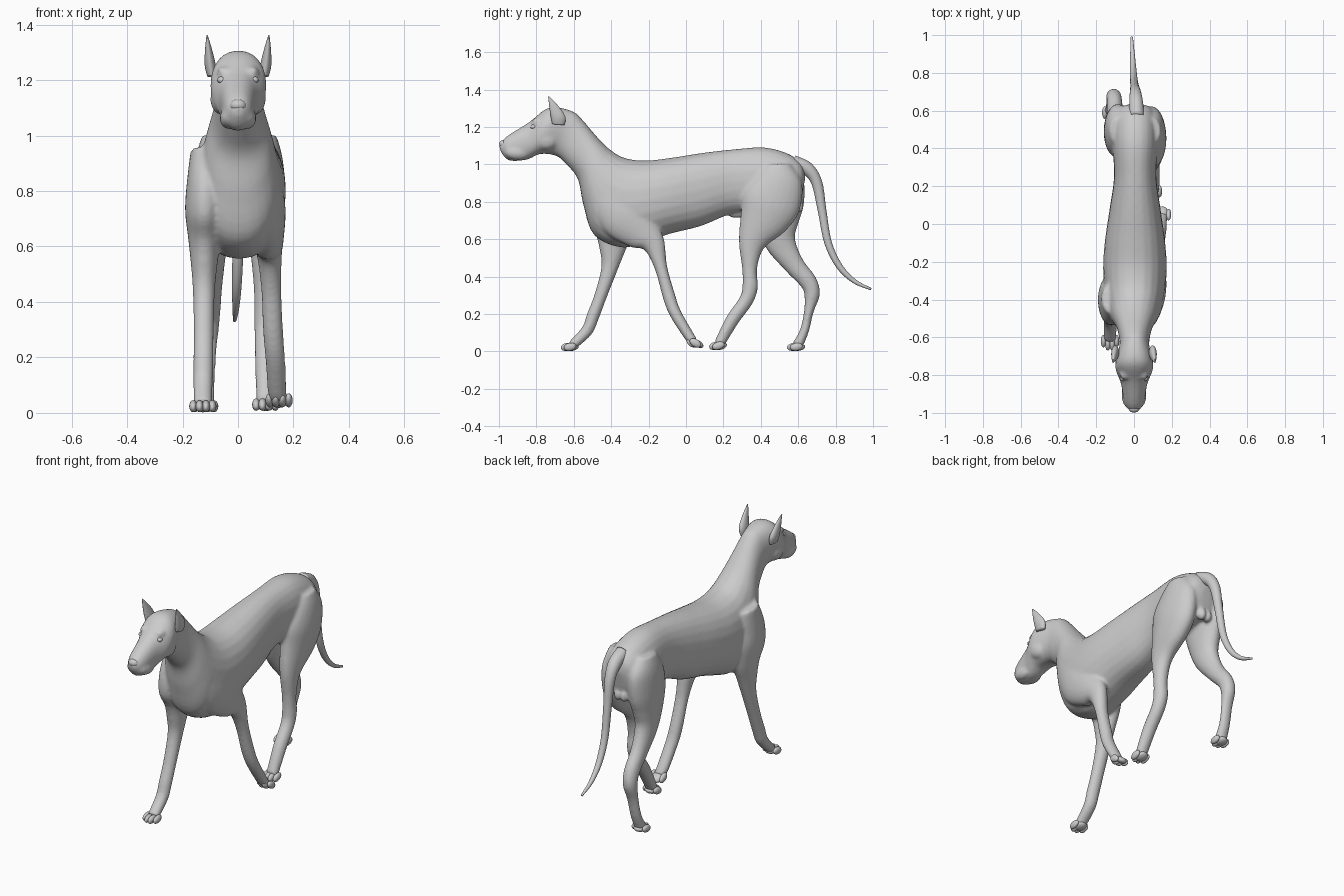
import bpy, bmesh, math
from mathutils import Vector, Matrix

if "Cube" in bpy.data.objects:
    bpy.data.objects.remove(bpy.data.objects["Cube"])

SEG, STEPS = 24, 5
TAU = 2 * math.pi


def finish(bm, name):
    bmesh.ops.recalc_face_normals(bm, faces=bm.faces)
    for f in bm.faces:
        f.smooth = True
    me = bpy.data.meshes.new(name)
    bm.to_mesh(me)
    bm.free()
    ob = bpy.data.objects.new(name, me)
    bpy.context.collection.objects.link(ob)
    return ob


def spline(rows):
    """Catmull-Rom interpolation of rows of numbers."""
    rows = [Vector(r) for r in rows]
    out = []
    for i in range(len(rows) - 1):
        a, b = rows[max(i - 1, 0)], rows[i]
        c, d = rows[i + 1], rows[min(i + 2, len(rows) - 1)]
        for k in range(STEPS):
            t = k / STEPS
            out.append(0.5 * (2 * b + (c - a) * t + (2 * a - 5 * b + 4 * c - d) * t * t
                              + (3 * b - a - 3 * c + d) * t ** 3))
    return out + [rows[-1]]


def loft(name, rows, x0=0, x1=0, power=2):
    """Each row: y,z of one edge, y,z of the opposite edge, half width. x runs from x0 to x1."""
    bm, rings, rows = bmesh.new(), [], spline(rows)
    for i, (y1, z1, y2, z2, w) in enumerate(rows):
        x, ring = x0 + (x1 - x0) * i / (len(rows) - 1), []
        for k in range(SEG):
            a = TAU * k / SEG
            c, s = [math.copysign(abs(v) ** (2 / power), v) for v in (math.cos(a), math.sin(a))]
            ring.append(bm.verts.new((x + w * s, (y1 + y2 + c * (y1 - y2)) / 2,
                                      (z1 + z2 + c * (z1 - z2)) / 2)))
        rings.append(ring)
    for p, q in zip(rings, rings[1:]):
        for k in range(SEG):
            bm.faces.new((p[k], p[(k + 1) % SEG], q[(k + 1) % SEG], q[k]))
    bm.faces.new(rings[0])
    bm.faces.new(rings[-1])
    return finish(bm, name)


def limb(name, path, x0, x1, base=.025, slope=.34):
    """Tube along y,z,half depth; half width = base + slope * half depth."""
    rows = []
    for i, (y, z, r) in enumerate(path):
        p, q = path[max(i - 1, 0)], path[min(i + 1, len(path) - 1)]
        n = Vector((q[1] - p[1], p[0] - q[0])).normalized() * r
        rows.append((y + n.x, z + n.y, y - n.x, z - n.y, base + slope * r))
    return loft(name, rows, x0, x1)


def blobs(name, items):
    """Ellipsoids: centre, radii, tilt about x."""
    bm = bmesh.new()
    for c, r, tilt in items:
        m = Matrix.Translation(c) @ Matrix.Rotation(tilt, 4, 'X') @ Matrix.Diagonal((*r, 1))
        bmesh.ops.create_uvsphere(bm, u_segments=20, v_segments=12, radius=1, matrix=m)
    return finish(bm, name)


# Trunk, neck and head in one loft (top edge, belly edge, half width)
body = loft("body", [
    (.638, .93, .625, .86, .03), (.62, 1.0, .60, .78, .09), (.55, 1.055, .52, .75, .115),
    (.42, 1.09, .42, .735, .12), (.25, 1.08, .25, .735, .112), (.08, 1.06, .08, .67, .135),
    (-.08, 1.035, -.08, .63, .158), (-.22, 1.02, -.20, .59, .168), (-.33, 1.035, -.34, .555, .163),
    (-.40, 1.075, -.49, .62, .145), (-.45, 1.12, -.548, .78, .122), (-.50, 1.175, -.578, .92, .097),
    (-.555, 1.24, -.64, 1.0, .082), (-.61, 1.285, -.695, 1.045, .08), (-.73, 1.304, -.78, 1.055, .101),
    (-.84, 1.225, -.85, 1.025, .07), (-.96, 1.148, -.945, 1.02, .05), (-1.0, 1.10, -.99, 1.065, .015)],
    .008, 0, 2.2)

# Legs: right pair swung together, left pair apart
front_right = limb("front_leg_right", [
    (-.39, .95, .08), (-.39, .83, .12), (-.33, .73, .14), (-.23, .63, .10), (-.17, .57, .06),
    (-.133, .445, .034), (-.088, .285, .034), (-.055, .20, .032), (.018, .08, .028), (.043, .047, .022)],
    .085, .148)
front_left = limb("front_leg_left", [
    (-.395, .95, .08), (-.41, .83, .12), (-.40, .73, .135), (-.385, .63, .10), (-.395, .537, .068),
    (-.41, .44, .044), (-.457, .295, .034), (-.498, .187, .034), (-.53, .11, .032), (-.61, .03, .026)],
    -.118, -.127)
hind_right = limb("hind_leg_right", [
    (.49, 1.0, .07), (.493, .92, .13), (.455, .80, .16), (.412, .695, .13), (.35, .57, .07),
    (.34, .44, .04), (.343, .345, .042), (.32, .27, .038), (.248, .168, .036), (.175, .035, .028)],
    .09, .10)
hind_left = limb("hind_leg_left", [
    (.495, 1.0, .07), (.50, .915, .13), (.49, .785, .14), (.49, .67, .11), (.51, .57, .08),
    (.58, .46, .055), (.655, .37, .047), (.674, .305, .042), (.657, .215, .026), (.633, .11, .024),
    (.595, .03, .03)], -.08, -.12)

# Soft details: lips, brows, cheeks, belly and rear
soft = [((.01, .30, .745), (.025, .075, .028), .25)]
for s in (-1, 1):
    soft += [((s * .036, -.905, 1.062), (.03, .065, .038), -.1),
             ((s * .05, -.795, 1.228), (.026, .03, .022), 0),
             ((s * .06, -.745, 1.13), (.04, .06, .055), 0),
             ((s * .02, .60, .775), (.022, .03, .036), 0)]
details = blobs("details", soft)

# Fuse everything into one smooth skin
bpy.ops.object.select_all(action='DESELECT')
for ob in (body, details, front_right, front_left, hind_right, hind_left):
    ob.select_set(True)
bpy.context.view_layer.objects.active = body
bpy.ops.object.join()
fuse = body.modifiers.new("fuse", 'REMESH')
fuse.mode, fuse.voxel_size, fuse.use_smooth_shade = 'VOXEL', .009, True
soften = body.modifiers.new("soften", 'SMOOTH')
soften.factor, soften.iterations = .5, 7


# Paws: four toes and a pad each
def paw(name, x, y, z, tilt):
    toes = [((x, y + .03, z - .003), (.033, .035, .018), tilt)]
    for k in (-1.5, -.5, .5, 1.5):
        toes.append(((x + .023 * k, y + .008 * k * k, z), (.0145, .034, .021), tilt))
    blobs(name, toes)


paw("front_paw_left", -.127, -.638, .024, .2)
paw("front_paw_right", .148, .032, .045, -.55)
paw("hind_paw_right", .10, .155, .03, .3)
paw("hind_paw_left", -.12, .572, .024, .15)

# Tail: round tapering tube
limb("tail", [(.57, 1.01, .04), (.65, .975, .036), (.70, .90, .029), (.728, .75, .023),
              (.76, .58, .02), (.82, .455, .017), (.90, .375, .012), (.99, .333, .006)],
     .015, -.012, 0, 1)

# Ears, eyes and nose
for s, side in ((-1, "left"), (1, "right")):
    loft("ear_" + side, [(-.715, 1.215, -.65, 1.21, .016), (-.722, 1.25, -.645, 1.255, .02),
                         (-.73, 1.30, -.685, 1.315, .013), (-.737, 1.362, -.731, 1.363, .002)],
         s * .094, s * .112)
    blobs("eye_" + side, [((s * .058, -.815, 1.2), (.017, .017, .013), 0)])
blobs("nose", [((0, -.974, 1.108), (.03, .025, .022), -.3)])
